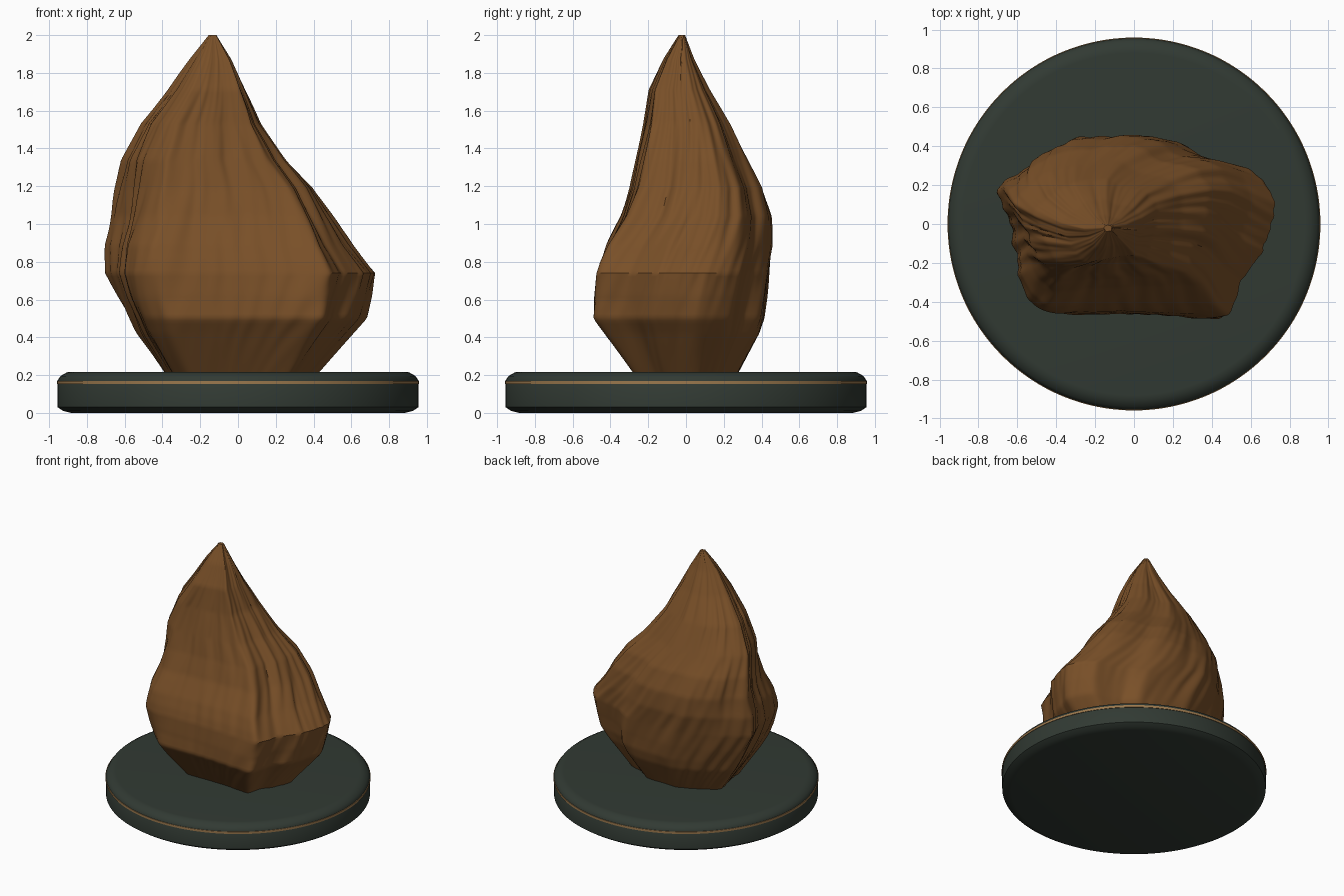
import bpy, bmesh, math
from mathutils import Vector, noise

if "Cube" in bpy.data.objects:
    bpy.data.objects.remove(bpy.data.objects["Cube"])


def material(name, rgb):
    m = bpy.data.materials.new(name)
    m.diffuse_color = (*rgb, 1)
    m.use_nodes = True
    m.node_tree.nodes["Principled BSDF"].inputs["Base Color"].default_value = m.diffuse_color
    return m


BROWN = material("brown rock", (0.19, 0.079, 0.021))
GREEN = material("dark green", (0.031, 0.042, 0.033))
GOLD = material("muted gold", (0.33, 0.19, 0.075))


def finish(bm, name, mat, angle):
    bmesh.ops.recalc_face_normals(bm, faces=bm.faces)
    me = bpy.data.meshes.new(name)
    bm.to_mesh(me)
    bm.free()
    me.materials.append(mat)
    ob = bpy.data.objects.new(name, me)
    bpy.context.collection.objects.link(ob)
    bpy.ops.object.select_all(action='DESELECT')
    ob.select_set(True)
    bpy.context.view_layer.objects.active = ob
    bpy.ops.object.shade_smooth_by_angle(angle=math.radians(angle))
    return ob


def loft(rings, name, mat, angle=40, closed=False):
    """Skin a stack of equal-length rings; cap the ends or join them."""
    bm = bmesh.new()
    vs = [[bm.verts.new(p) for p in r] for r in rings]
    n = len(vs[0])
    pairs = list(zip(vs, vs[1:])) + ([(vs[-1], vs[0])] if closed else [])
    for a, b in pairs:
        for i in range(n):
            j = (i + 1) % n
            bm.faces.new((a[i], a[j], b[j], b[i]))
    if not closed:
        bm.faces.new(vs[0])
        bm.faces.new(vs[-1])
    return finish(bm, name, mat, angle)


def circle(r, z, n=128):
    return [(r * math.cos(2 * math.pi * i / n), r * math.sin(2 * math.pi * i / n), z)
            for i in range(n)]


# Round plinth with bevelled rims, and the thin gold band around it
loft([circle(r, z) for r, z in [(.885, 0), (.925, .01), (.955, .03), (.955, .172),
                                (.94, .195), (.905, .215), (.88, .217)]],
     "plinth", GREEN, 35)
loft([circle(r, z) for r, z in [(.95, .153), (.959, .153), (.959, .17), (.95, .17)]],
     "plinth_band", GOLD, 35, closed=True)

# Rock: plan outline, and extents by height (z, x min, x max, y min, y max)
OUTLINE = [(.735, .09), (.61, .28), (.39, .33), (.26, .44), (-.2, .46), (-.5, .33),
           (-.70, .2), (-.63, -.08), (-.61, -.31), (-.48, -.45), (.08, -.45),
           (.47, -.48), (.52, -.28), (.62, -.19)]
LEVELS = [(.20, -.38, .42, -.27, .27), (.42, -.53, .61, -.43, .39),
          (.50, -.57, .68, -.49, .415), (.62, -.63, .71, -.485, .43),
          (.74, -.69, .73, -.47, .44), (.89, -.695, .60, -.42, .455),
          (1.04, -.665, .495, -.345, .45), (1.19, -.64, .39, -.30, .405),
          (1.34, -.61, .25, -.27, .325), (1.53, -.515, .115, -.23, .23),
          (1.71, -.37, .03, -.20, .125), (1.87, -.255, -.04, -.125, .045),
          (2.0, -.155, -.115, -.04, -.005)]
N, RINGS = 220, 100


def resample(poly, n):
    """Even points along a closed outline, with the corners softened."""
    segs = [(Vector(a), Vector(b)) for a, b in zip(poly, poly[1:] + poly[:1])]
    total = sum((b - a).length for a, b in segs)
    pts, start, k = [], 0, 0
    for i in range(n):
        d = total * i / n
        while d - start > (segs[k][1] - segs[k][0]).length:
            start += (segs[k][1] - segs[k][0]).length
            k += 1
        a, b = segs[k]
        pts.append(a + (b - a).normalized() * (d - start))
    for _ in range(8):
        pts = [(pts[i - 1] + pts[i] * 2 + pts[(i + 1) % n]) / 4 for i in range(n)]
    return pts


def extents(z):
    for a, b in zip(LEVELS, LEVELS[1:]):
        if z <= b[0]:
            t = (z - a[0]) / (b[0] - a[0])
            return [p + (q - p) * t for p, q in zip(a[1:], b[1:])]
    return LEVELS[-1][1:]


def span(vals):
    return min(vals), max(vals)


base = [Vector(((p.x - .0175) / .7175, (p.y + .01) / .47)) for p in resample(OUTLINE, N)]
rings = []
for k in range(RINGS + 1):
    z = .2 + 1.8 * k / RINGS
    # twist the plan slightly with height, then fit it to the extents
    tw = math.radians(13) * max(0, z - .6)
    c, s = math.cos(tw), math.sin(tw)
    pts = [(p.x * c - p.y * s, p.x * s + p.y * c) for p in base]
    (u0, u1), (v0, v1) = span([p[0] for p in pts]), span([p[1] for p in pts])
    x0, x1, y0, y1 = extents(z)
    mid = Vector(((x0 + x1) / 2, (y0 + y1) / 2))
    size = min(1, (y1 - y0) / .8)
    ring = []
    for u, v in pts:
        x = x0 + (x1 - x0) * (u - u0) / (u1 - u0)
        y = y0 + (y1 - y0) * (v - v0) / (v1 - v0)
        # leaning flutes: noise stretched along the height
        ang = math.atan2(v, u) - .5 * z
        q = Vector((math.cos(ang), math.sin(ang), 0))
        amp = size * (.55 + .45 * abs(math.cos(math.atan2(v, u)))) * min(1, .3 + z - .2)
        bump = (.030 * noise.noise(q * 3.5 + Vector((0, 0, z * 1.8)))
                + .022 * noise.noise(q * 9 + Vector((5, 2, z * 2.6))))
        out = (Vector((x, y)) - mid).normalized() * bump * amp
        ring.append((x + out.x, y + out.y, z))
    rings.append(ring)
loft(rings, "rock", BROWN, 40)
